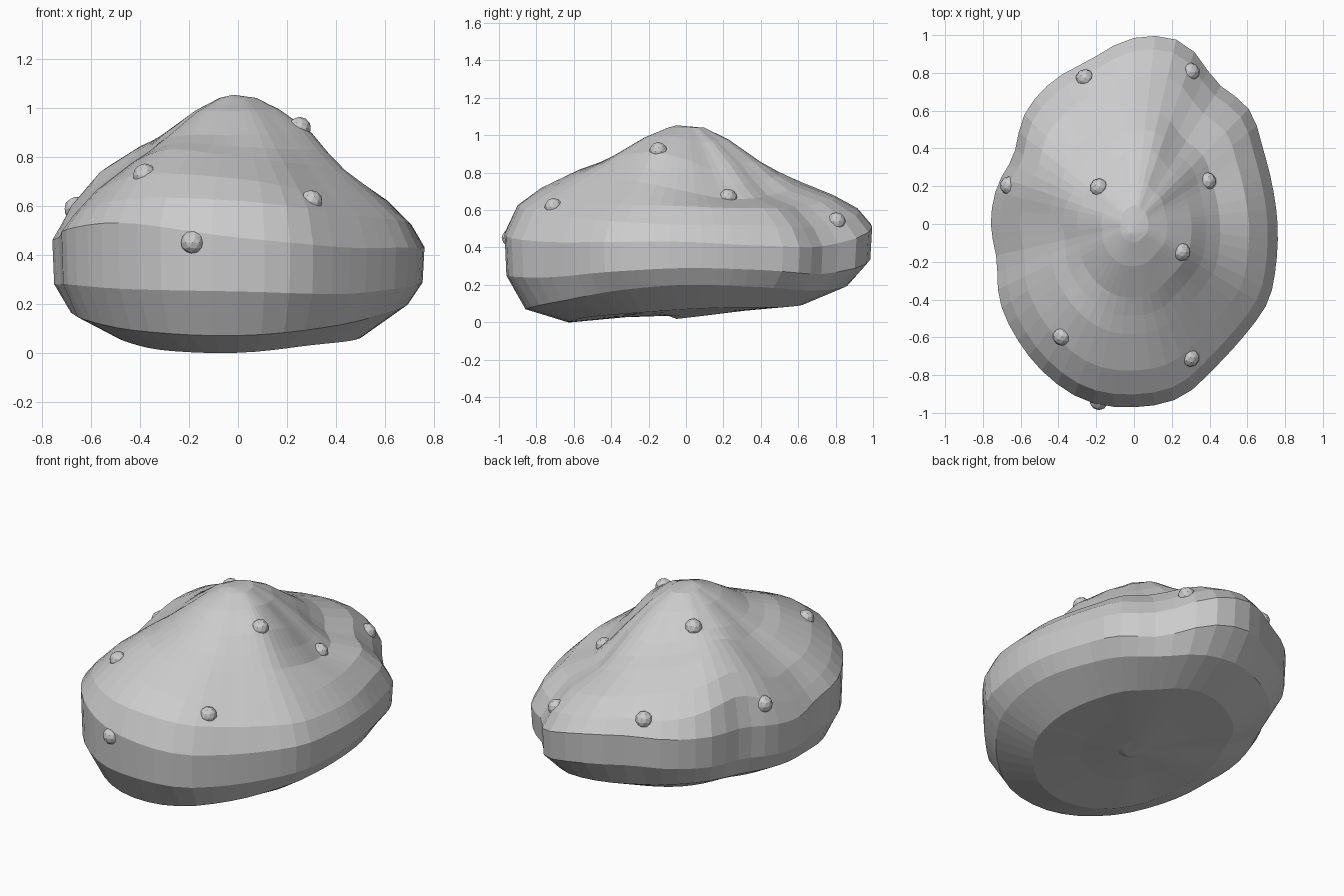
import bpy, bmesh, math
from mathutils import Vector
from mathutils.bvhtree import BVHTree

if "Cube" in bpy.data.objects:
    bpy.data.objects.remove(bpy.data.objects["Cube"])

SEG = 56

# Plan outline: radius every 15 degrees, counter-clockwise from +x
OUTLINE = [.76, .76, .79, .86, .87, .995, .985, .90, .87, .82, .735, .752,
           .758, .752, .82, .87, .925, .97, .97, .95, .87, .83, .82, .78]
# Softer outline for the underside
SOFT = [(OUTLINE[i - 2] + OUTLINE[i - 1] + OUTLINE[i] * 2 + OUTLINE[(i + 1) % 24]
         + OUTLINE[(i + 2) % 24]) / 6 for i in range(24)]

# Heights every 30 degrees for rings at a fraction of the outline radius
UP40 = [.87, .82, .85, .86, .87, .91, .89, .88, .89, .89, .90, .91]
UP60 = [.70, .66, .68, .76, .80, .85, .77, .78, .83, .80, .77, .75]
UP80 = [.62, .61, .62, .68, .72, .77, .66, .67, .73, .71, .65, .63]
UP93 = [.52, .52, .51, .61, .61, .67, .54, .57, .63, .62, .57, .54]
RIM = [.43, .41, .41, .53, .52, .50, .46, .50, .53, .47, .43, .43]
MID = [.29, .28, .26, .35, .34, .31, .28, .28, .26, .25, .24, .27]
EDGE = [.20, .19, .17, .20, .21, .20, .17, .14, .09, .07, .11, .17]
BASE = [.07, .08, .08, .10, .10, .10, .07, .05, .01, .00, .03, .05]


def wave(vals, a):
    """Smooth closed interpolation of evenly spaced values."""
    n = len(vals)
    u = a / math.tau * n
    i = int(u)
    f = u - i
    p, q, r, s = (vals[(i + k) % n] for k in (-1, 0, 1, 2))
    return q + .5 * f * (r - p + f * (2*p - 5*q + 4*r - s + f * (3*(q - r) + s - p)))


def mix(a, b, f):
    return [x + (y - x) * f for x, y in zip(a, b)]


# Rings from the peak down to the underside: (radius fraction, heights)
RINGS = [(.10, [1.04] * 12),
         (.23, mix([1.04] * 12, UP40, .35)),
         (.40, UP40), (.50, mix(UP40, UP60, .54)), (.60, UP60),
         (.80, UP80), (.93, UP93), (1.0, RIM),
         (.99, MID), (.90, EDGE), (.66, BASE),
         (.35, mix(BASE, [.045] * 12, .6)), (.10, [.035] * 12)]

# Rock body
bm = bmesh.new()
loops = []
for n, (frac, heights) in enumerate(RINGS):
    outline = mix(OUTLINE, SOFT, .6) if n > 8 else OUTLINE
    loop = []
    for k in range(SEG):
        a = math.tau * k / SEG
        r = wave(outline, a) * frac
        loop.append(bm.verts.new((r * math.cos(a), r * math.sin(a), wave(heights, a))))
    loops.append(loop)
for upper, lower in zip(loops, loops[1:]):
    for k in range(SEG):
        j = (k + 1) % SEG
        bm.faces.new((upper[k], lower[k], lower[j], upper[j]))
peak = bm.verts.new((-.02, -.05, 1.053))
under = bm.verts.new((0, -.05, .018))
for k in range(SEG):
    j = (k + 1) % SEG
    bm.faces.new((peak, loops[0][k], loops[0][j]))
    bm.faces.new((under, loops[-1][j], loops[-1][k]))
bm.normal_update()
tree = BVHTree.FromBMesh(bm)
mesh = bpy.data.meshes.new("rock_body")
bm.to_mesh(mesh)
bm.free()
bpy.context.collection.objects.link(bpy.data.objects.new("rock_body", mesh))

# Small faceted pebbles, partly sunk into the surface
PEBBLES = [(-.19, -.96, .45), (-.39, -.60, .74), (.30, -.71, .62),
           (.26, -.15, .93), (.40, .23, .68), (.31, .81, .55),
           (-.19, .20, .93), (-.27, .79, .63), (-.69, .21, .60)]
for i, p in enumerate(PEBBLES):
    spot, normal, _, _ = tree.find_nearest(Vector(p))
    bpy.ops.mesh.primitive_ico_sphere_add(subdivisions=2, radius=.049,
                                          location=spot - normal * .015)
    bpy.context.object.name = f"pebble_{i + 1}"
